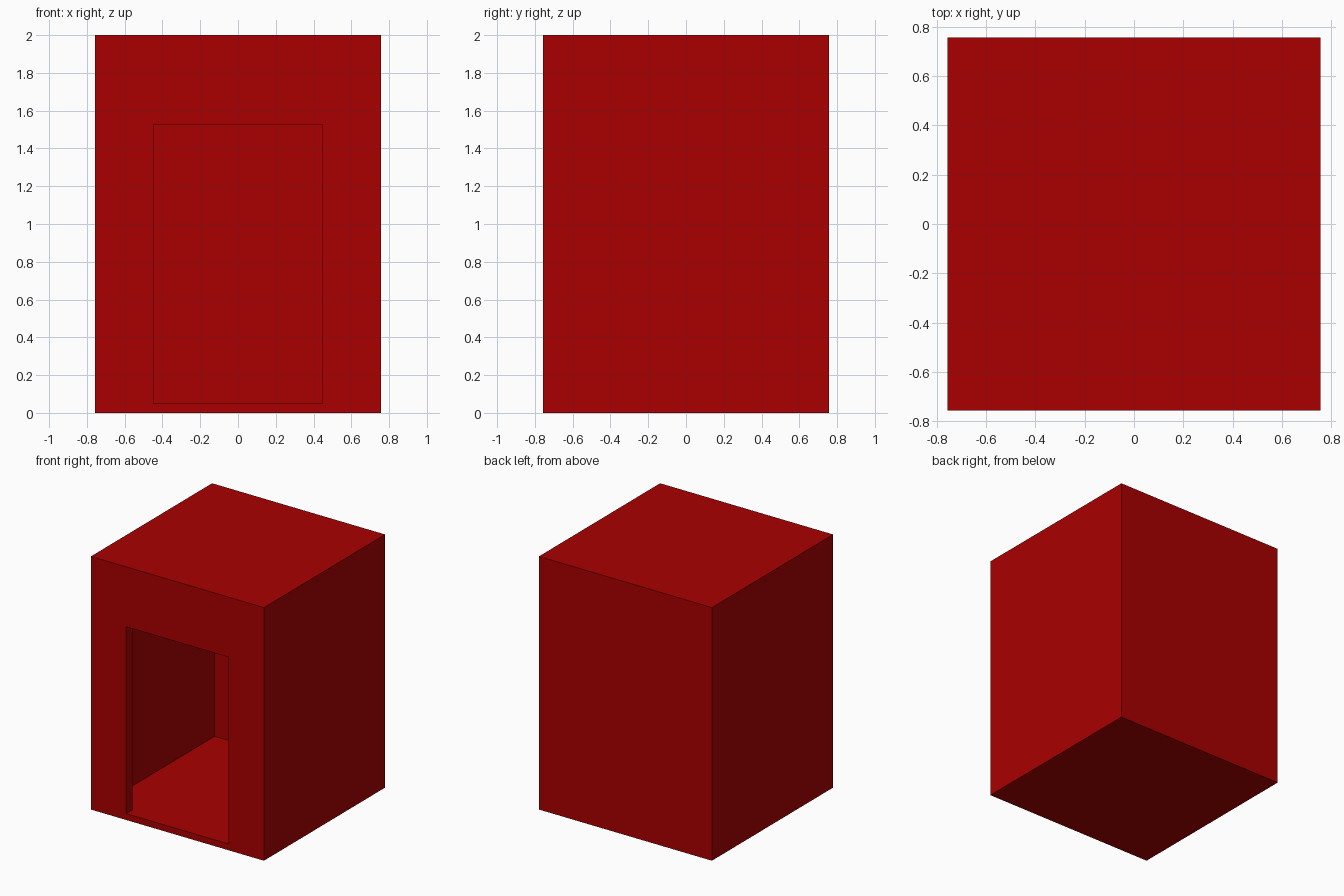
import bpy
import bmesh
from mathutils import Vector

if "Cube" in bpy.data.objects:
    bpy.data.objects.remove(bpy.data.objects["Cube"], do_unlink=True)

HALF, HEIGHT = 0.756, 2.0
WALL, SLAB = 0.076, 0.05
DOOR_HALF, DOOR_TOP = 0.448, 1.526

red = bpy.data.materials.new("deep_red")
red.use_nodes = True
colour = (0.4, 0, 0, 1)
red.diffuse_color = colour
red.node_tree.nodes["Principled BSDF"].inputs["Base Color"].default_value = colour


def box(name, low, high):
    """Axis-aligned box between two opposite corners."""
    bm = bmesh.new()
    bmesh.ops.create_cube(bm, size=1)
    for v in bm.verts:
        v.co = Vector([h if c > 0 else l for c, l, h in zip(v.co, low, high)])
    mesh = bpy.data.meshes.new(name)
    bm.to_mesh(mesh)
    bm.free()
    mesh.materials.append(red)
    obj = bpy.data.objects.new(name, mesh)
    bpy.context.collection.objects.link(obj)
    return obj


def cut(target, cutter):
    """Subtract the cutter, then remove it."""
    cutter.hide_render = True
    mod = target.modifiers.new("cut", "BOOLEAN")
    mod.operation = "DIFFERENCE"
    mod.solver = "EXACT"
    mod.object = cutter
    bpy.context.view_layer.objects.active = target
    bpy.ops.object.modifier_apply(modifier=mod.name)
    bpy.data.objects.remove(cutter, do_unlink=True)


# Outer shell
shell = box("booth_shell", (-HALF, -HALF, 0), (HALF, HALF, HEIGHT))

# Hollow room inside
inner = HALF - WALL
cut(shell, box("room_cutter", (-inner, -inner, SLAB), (inner, inner, HEIGHT - SLAB)))

# Doorway through the front wall, level with the floor
cut(shell, box("door_cutter", (-DOOR_HALF, -HALF - WALL, SLAB), (DOOR_HALF, 0, DOOR_TOP)))
